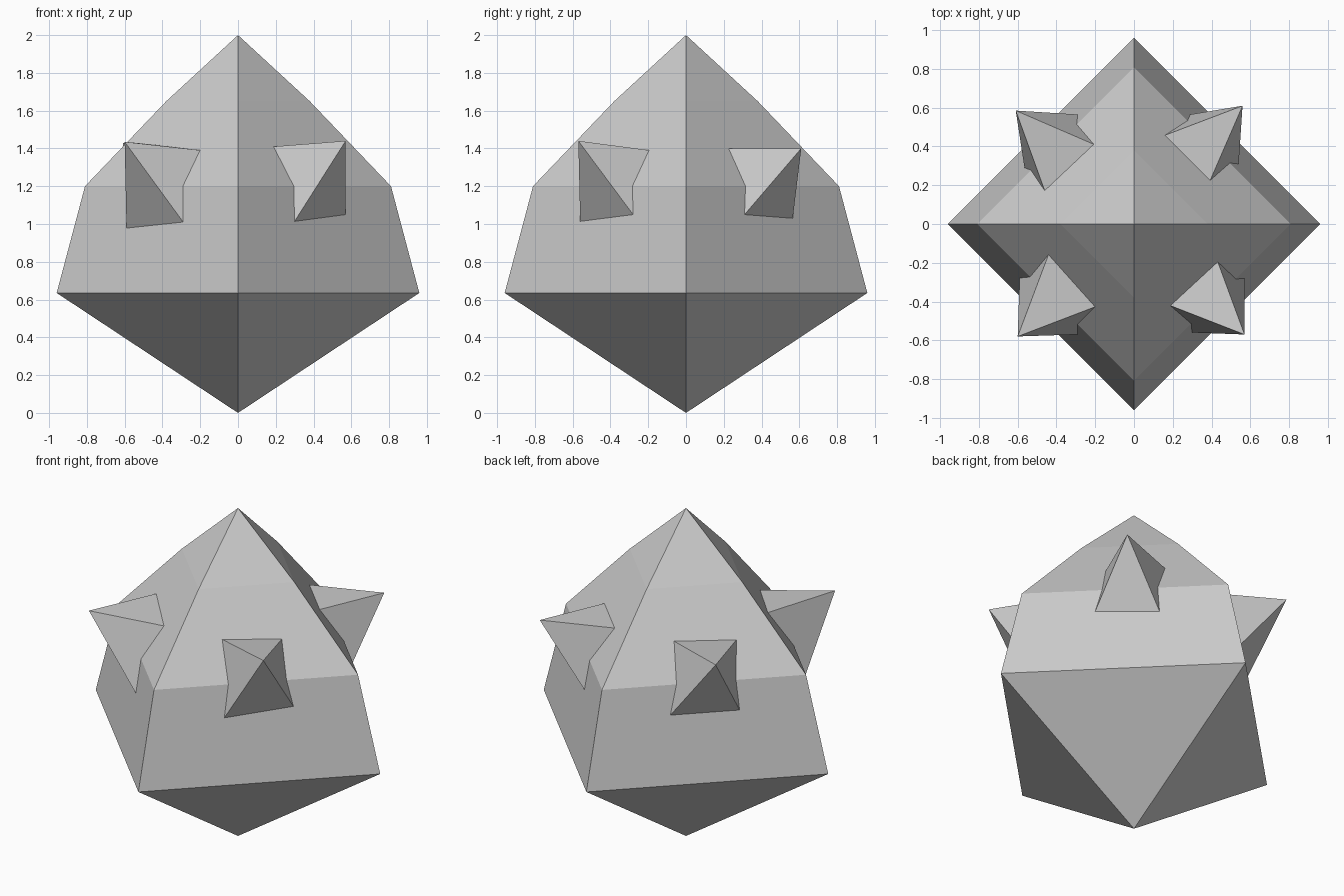
import bpy
import bmesh
from math import cos, sin, pi
from mathutils import Vector

# Remove the default cube only
default_cube = bpy.data.objects.get("Cube")
if default_cube:
    bpy.data.objects.remove(default_cube, do_unlink=True)

# Single pale grey stone material
stone = bpy.data.materials.new("pale_grey_stone")
stone.use_nodes = True
stone_colour = (0.6, 0.6, 0.6, 1)
stone.diffuse_color = stone_colour
stone.node_tree.nodes["Principled BSDF"].inputs["Base Color"].default_value = stone_colour


def finish(name, bm):
    """Turn a bmesh into a flat shaded stone object."""
    bmesh.ops.recalc_face_normals(bm, faces=bm.faces[:])
    mesh = bpy.data.meshes.new(name)
    bm.to_mesh(mesh)
    bm.free()
    mesh.materials.append(stone)
    part = bpy.data.objects.new(name, mesh)
    bpy.context.collection.objects.link(part)
    return part


def four_sided_body(name, rings, bottom, top):
    """Stack four-cornered rings between a bottom point and a top point."""
    bm = bmesh.new()
    loops = [[bm.verts.new((r * cos(k * pi / 2), r * sin(k * pi / 2), z))
              for k in range(4)] for r, z in rings]
    foot = bm.verts.new((0, 0, bottom))
    peak = bm.verts.new((0, 0, top))
    for k in range(4):
        n = (k + 1) % 4
        bm.faces.new((foot, loops[0][n], loops[0][k]))
        for low, high in zip(loops, loops[1:]):
            bm.faces.new((low[k], low[n], high[n], high[k]))
        bm.faces.new((loops[-1][k], loops[-1][n], peak))
    return finish(name, bm)


def spike(name, tip, corners, sink=1.2):
    """Pyramid whose edges pass through the surface corners and end inside the body."""
    bm = bmesh.new()
    tip = Vector(tip)
    apex = bm.verts.new(tip)
    base = [bm.verts.new(tip.lerp(Vector(c), sink)) for c in corners]
    for k in range(4):
        bm.faces.new((apex, base[k], base[(k + 1) % 4]))
    # Split the slightly twisted base into two triangles
    bm.faces.new((base[0], base[2], base[1]))
    bm.faces.new((base[0], base[3], base[2]))
    return finish(name, bm)


# Faceted body: widest ring, shoulder ring, faint bulge below the peak
four_sided_body("crystal_body", [(0.96, 0.635), (0.81, 1.2), (0.38, 1.65)], 0, 2)

# Spikes: tip, then corners in order upper, upper, lower, lower
spike("front_right_spike", (-0.6, -0.58, 1.435),
      [(-0.44, -0.155, 1.42), (-0.195, -0.425, 1.39),
       (-0.29, -0.57, 1.01), (-0.59, -0.28, 0.98)])
spike("front_left_spike", (0.57, -0.57, 1.44),
      [(0.185, -0.42, 1.41), (0.43, -0.19, 1.39),
       (0.57, -0.28, 1.05), (0.3, -0.56, 1.015)])
spike("back_left_spike", (0.56, 0.61, 1.4),
      [(0.395, 0.23, 1.4), (0.165, 0.46, 1.4),
       (0.29, 0.565, 1.03), (0.54, 0.31, 1.05)])
spike("back_right_spike", (-0.61, 0.585, 1.43),
      [(-0.205, 0.41, 1.4), (-0.46, 0.17, 1.385),
       (-0.565, 0.29, 1.03), (-0.29, 0.565, 1.03)])
